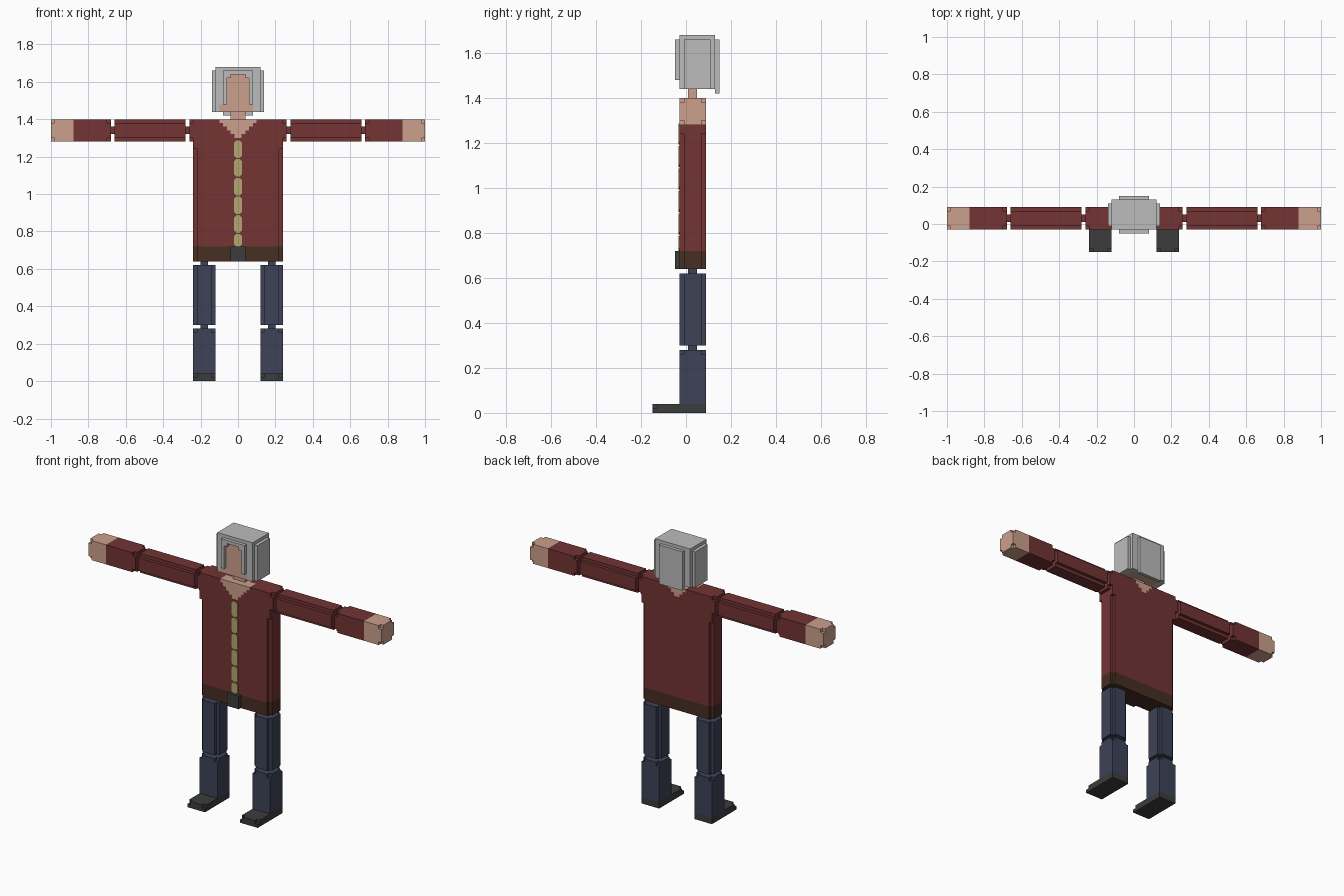
import bpy, bmesh
from math import radians

if "Cube" in bpy.data.objects:
    bpy.data.objects.remove(bpy.data.objects["Cube"])

U = 0.02  # cell size; x and z cells start at 0, y cells at 0.01


def material(name, rgb):
    m = bpy.data.materials.new(name)
    lin = [((c / 255 + 0.055) / 1.055) ** 2.4 for c in rgb]
    m.diffuse_color = (*lin, 1)
    m.use_nodes = True
    m.node_tree.nodes["Principled BSDF"].inputs["Base Color"].default_value = m.diffuse_color
    return m


RED = material("shirt red", (115, 51, 52))
SKIN = material("skin", (204, 160, 140))
HAIR = material("hair grey", (188, 188, 188))
BLUE = material("trouser blue", (61, 66, 86))
BELT = material("belt brown", (70, 46, 34))
DARK = material("shoe grey", (60, 60, 60))
GOLD = material("button yellow", (180, 168, 112))

SIDES = [((1, 0, 0), [(1, 0, 0), (1, 1, 0), (1, 1, 1), (1, 0, 1)]),
         ((-1, 0, 0), [(0, 0, 0), (0, 0, 1), (0, 1, 1), (0, 1, 0)]),
         ((0, 1, 0), [(0, 1, 0), (0, 1, 1), (1, 1, 1), (1, 1, 0)]),
         ((0, -1, 0), [(0, 0, 0), (1, 0, 0), (1, 0, 1), (0, 0, 1)]),
         ((0, 0, 1), [(0, 0, 1), (1, 0, 1), (1, 1, 1), (0, 1, 1)]),
         ((0, 0, -1), [(0, 0, 0), (0, 1, 0), (1, 1, 0), (1, 0, 0)])]


def block(x0, x1, y0, y1, z0, z1):
    return {(x, y, z) for x in range(x0, x1) for y in range(y0, y1) for z in range(z0, z1)}


def build(name, cells, mats, paint=lambda c, n: 0):
    """Outer skin of a set of cells, coloured by a rule, flat areas merged."""
    bm = bmesh.new()
    verts = {}
    for c in sorted(cells):
        for n, quad in SIDES:
            if tuple(a + b for a, b in zip(c, n)) in cells:
                continue
            corners = []
            for q in quad:
                k = tuple(a + b for a, b in zip(c, q))
                if k not in verts:
                    verts[k] = bm.verts.new((k[0] * U, k[1] * U + 0.01, k[2] * U))
                corners.append(verts[k])
            bm.faces.new(corners).material_index = paint(c, n)
    bmesh.ops.dissolve_limit(bm, angle_limit=radians(1), verts=bm.verts[:],
                             edges=bm.edges[:], delimit={'MATERIAL'})
    me = bpy.data.meshes.new(name)
    bm.to_mesh(me)
    bm.free()
    for m in mats:
        me.materials.append(m)
    ob = bpy.data.objects.new(name, me)
    bpy.context.collection.objects.link(ob)
    return ob


def pair(name, cells, mats, paint=lambda c, n: 0):
    """The same part on both sides of the body."""
    build(name + "_left", cells, mats, paint)
    build(name + "_right", {(-1 - x, y, z) for x, y, z in cells}, mats,
          lambda c, n: paint((-1 - c[0], c[1], c[2]), n))


def off(x):
    return abs(x + 0.5)  # distance of a cell from the middle


# Torso with notched upright edges, shoulders, neckline and belt
torso = block(-12, 12, -2, 4, 32, 70)
torso -= {c for c in torso if c[0] in (-12, 11) and c[1] in (-2, 3) and c[2] < 62}
shoulder = {c for c in block(12, 13, -2, 4, 64, 70) if not (c[1] in (-2, 3) and c[2] in (64, 69))}
torso |= shoulder | {(-1 - x, y, z) for x, y, z in shoulder}


def torso_paint(c, n):
    x, y, z = c
    if z < 36:
        return 1
    slope = 64.5 if y < 1 else 66  # the neckline dips lower at the front
    return 2 if n[0] == 0 and off(x) < z - slope + 0.2 and z > 64 else 0


build("torso", torso, [RED, BELT, SKIN], torso_paint)
build("belt_buckle", block(-2, 2, -3, -2, 32, 36), [DARK])

# Row of buttons: thin plates with clipped corners
for i in range(6):
    top = 1.287 - 0.1 * i
    low = max(top - 0.094, 0.72)
    w, e = 0.021, 0.012
    outline = [(-w + e, low), (w - e, low), (w, low + e), (w, top - e),
               (w - e, top), (-w + e, top), (-w, top - e), (-w, low + e)]
    bm = bmesh.new()
    front = bm.faces.new([bm.verts.new((x, -0.034, z)) for x, z in outline])
    ext = bmesh.ops.extrude_face_region(bm, geom=[front])["geom"]
    bmesh.ops.translate(bm, vec=(0, 0.005, 0),
                        verts=[g for g in ext if isinstance(g, bmesh.types.BMVert)])
    bmesh.ops.recalc_face_normals(bm, faces=bm.faces[:])
    me = bpy.data.meshes.new("button")
    bm.to_mesh(me)
    bm.free()
    me.materials.append(GOLD)
    bpy.context.collection.objects.link(bpy.data.objects.new("button", me))

# Arms: upper arm notched along its length, lower arm only at its ends
pair("shoulder_joint", block(13, 14, 0, 2, 66, 68), [RED])
pair("upper_arm", {c for c in block(14, 33, -2, 4, 64, 70)
                   if not (c[1] in (-2, 3) and c[2] in (64, 69))}, [RED])
pair("elbow_joint", block(33, 34, 0, 2, 66, 68), [RED])
pair("lower_arm", {c for c in block(34, 50, -2, 4, 64, 70)
                   if not (c[0] in (34, 49) and c[1] in (-2, 3) and c[2] in (64, 69))},
     [RED, SKIN], lambda c, n: int(c[0] >= 44))

# Legs and shoes
pair("hip_joint", block(8, 10, 0, 2, 31, 32), [BLUE])
pair("upper_leg", {c for c in block(6, 12, -2, 4, 15, 31)
                   if not (c[0] in (6, 11) and c[1] in (-2, 3))}, [BLUE])
pair("knee_joint", block(8, 10, 0, 2, 14, 15), [BLUE])
lower = {c for c in block(6, 12, -2, 4, 0, 14)
         if not (c[2] == 13 and c[0] in (6, 11) and c[1] in (-2, 3))}
toe = {c for c in block(6, 12, -8, -2, 0, 2)
       if not (c[2] == 1 and c[0] in (6, 11) and c[1] == -8)}
pair("lower_leg", lower | toe, [BLUE, DARK], lambda c, n: int(c[2] < 2))

# Neck
build("neck", block(-4 // 2, 2, 0, 2, 70, 72), [SKIN])

# Head: rounded in plan, hair framing a recessed face
HALF = {-3: 4, -2: 6, 5: 6, 6: 4}


def face_area(x, z):
    if z < 74:
        return -5 <= x < 4
    return off(x) < (2 if z >= 81 else 3)


head = {c for c in block(-7, 7, -3, 7, 72, 84) if off(c[0]) < HALF.get(c[1], 7)}
head -= {c for c in head if c[2] == 83 and (c[1] in (-3, 6) or off(c[0]) > 6)}
head -= {c for c in head if c[1] == -3 and (c[2] < 74 or (face_area(c[0], c[2]) and c[2] < 82))}
head |= block(-4, 4, 6, 7, 71, 72)  # hair hem at the nape


def head_paint(c, n):
    x, y, z = c
    if n[2] == -1 and z == 72:
        return int(off(x) < 5 and y < 5)
    return int(n[1] == -1 and y == -2 and z < 82 and face_area(x, z))


build("head", head, [HAIR, SKIN], head_paint)
